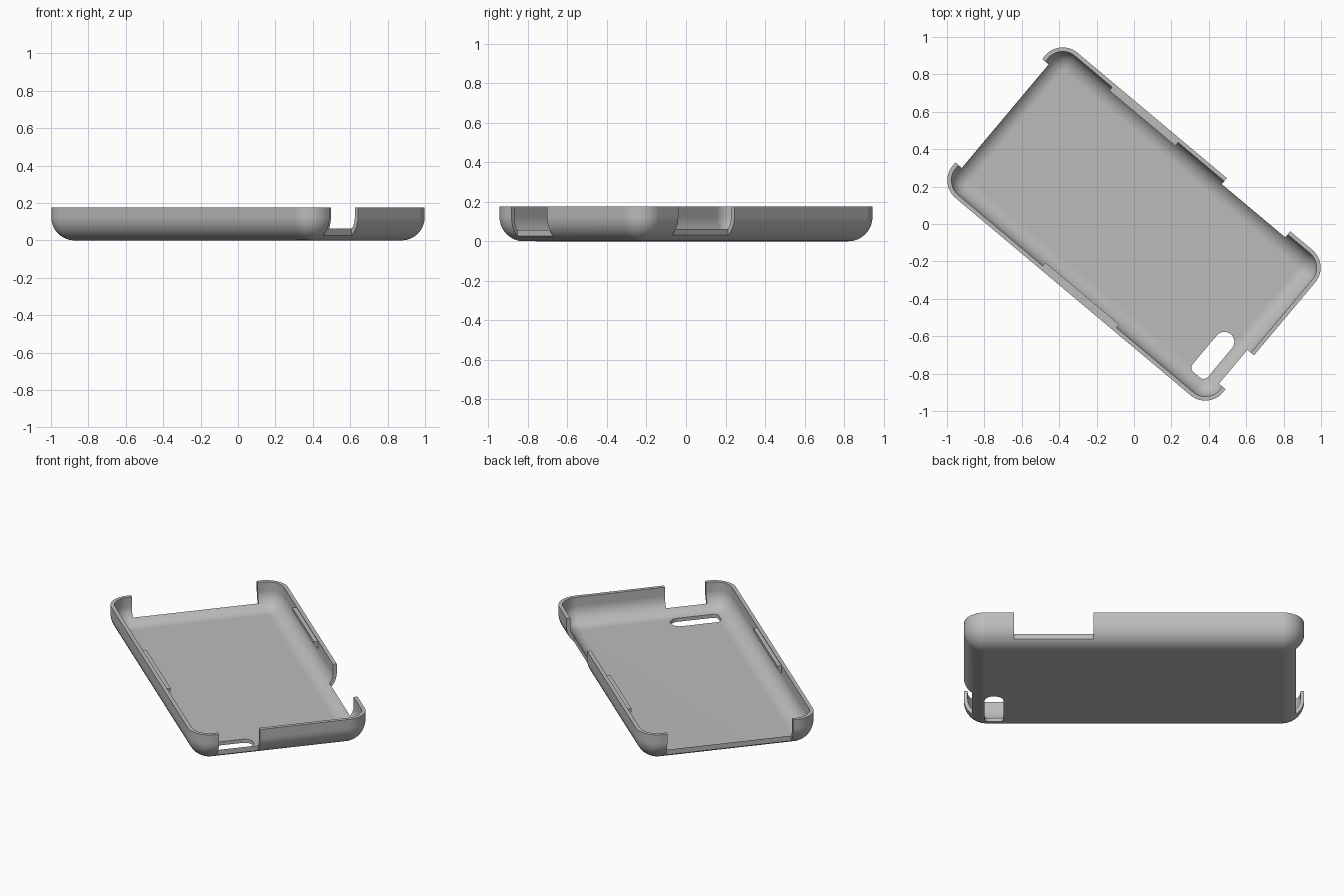
import bpy, bmesh, math

cube = bpy.data.objects.get("Cube")
if cube:
    bpy.data.objects.remove(cube, do_unlink=True)

LENGTH, WIDTH = 0.943, 0.507   # half sizes of the shell
RADIUS, WALL, HEIGHT = 0.123, 0.022, 0.176
TURN = math.radians(-40)       # the shell lies turned on the ground

grey = bpy.data.materials.new("soft_grey")
grey.use_nodes = True
grey.diffuse_color = (0.5, 0.5, 0.5, 1)
grey.node_tree.nodes["Principled BSDF"].inputs["Base Color"].default_value = (0.5, 0.5, 0.5, 1)


def make_object(name, bm):
    bmesh.ops.remove_doubles(bm, verts=bm.verts, dist=1e-5)
    bmesh.ops.recalc_face_normals(bm, faces=bm.faces)
    mesh = bpy.data.meshes.new(name)
    bm.to_mesh(mesh)
    bm.free()
    mesh.materials.append(grey)
    obj = bpy.data.objects.new(name, mesh)
    bpy.context.collection.objects.link(obj)
    obj.rotation_euler.z = TURN
    return obj


def rounded_outline(x0, x1, y0, y1, radii, steps=12):
    """Counter-clockwise outline; radii start at the +x +y corner."""
    corners = [(x1, y1, -1, -1), (x0, y1, 1, -1), (x0, y0, 1, 1), (x1, y0, -1, 1)]
    points = []
    for k, (x, y, sx, sy) in enumerate(corners):
        r = radii[k]
        for i in range(steps + 1):
            a = math.pi / 2 * (k + i / steps)
            points.append((x + sx * r + r * math.cos(a), y + sy * r + r * math.sin(a)))
    return points


def loft(rings):
    """Skin closed rings of equal size and cap both ends."""
    bm = bmesh.new()
    loops = [[bm.verts.new(p) for p in ring] for ring in rings]
    for low, high in zip(loops, loops[1:]):
        for i in range(len(low)):
            j = (i + 1) % len(low)
            bm.faces.new((low[i], low[j], high[j], high[i]))
    bm.faces.new(loops[0])
    bm.faces.new(loops[-1])
    return bm


def prism(name, outline, z0, z1):
    return make_object(name, loft([[(x, y, z) for x, y in outline] for z in (z0, z1)]))


def box(name, x0, x1, y0, y1, z0=-0.2, z1=0.4):
    return prism(name, [(x0, y0), (x1, y0), (x1, y1), (x0, y1)], z0, z1)


# Tray: outer skin up to the rim, then inner skin back down to the floor
def wall_profile(radius, steps=12):
    arc = [math.pi / 2 * i / steps for i in range(steps + 1)]
    return [(RADIUS - radius * math.sin(a), RADIUS - radius * math.cos(a)) for a in arc]


outer = wall_profile(RADIUS) + [(0, HEIGHT)]
inner = [(WALL, HEIGHT)] + wall_profile(RADIUS - WALL)[::-1]
rings = []
for inset, z in outer + inner:
    x, y = LENGTH - inset, WIDTH - inset
    r = max(RADIUS - inset, 0)
    rings.append([(px, py, z) for px, py in rounded_outline(-x, x, -y, y, [r] * 4)])
shell = make_object("case_shell", loft(rings))

# Openings in the walls and the camera slot in the floor
cutters = [
    box("end_opening", -1.2, -0.898, -0.362, 0.36),
    box("port_opening", 0.897, 1.2, -0.362, -0.126),
    box("side_opening", 0.223, 0.665, 0.465, 0.8),
    prism("camera_slot", rounded_outline(0.722, 0.828, -0.402, -0.119,
                                         [0.052, 0.052, 0.03, 0.03]), -0.2, 0.1),
]
bpy.context.view_layer.objects.active = shell
for cutter in cutters:
    cut = shell.modifiers.new(cutter.name, 'BOOLEAN')
    cut.operation = 'DIFFERENCE'
    cut.solver = 'EXACT'
    cut.object = cutter
    bpy.ops.object.modifier_apply(modifier=cut.name)
    bpy.data.objects.remove(cutter, do_unlink=True)

bpy.ops.object.select_all(action='DESELECT')
shell.select_set(True)
bpy.ops.object.shade_smooth_by_angle(angle=math.radians(30))
weighted = shell.modifiers.new("even_shading", 'WEIGHTED_NORMAL')
weighted.keep_sharp = True


# Wedge-shaped retaining clips inside the long walls
def clip(name, side, x0, x1):
    back, tip = side * (WIDTH - WALL + 0.005), side * 0.462
    section = [(back, 0.12), (tip, 0.155), (tip, 0.172), (back, 0.172)]
    return make_object(name, loft([[(x, y, z) for y, z in section] for x in (x0, x1)]))


clip("left_clip", 1, -0.56, -0.1)
clip("right_clip", -1, -0.23, 0.285)
